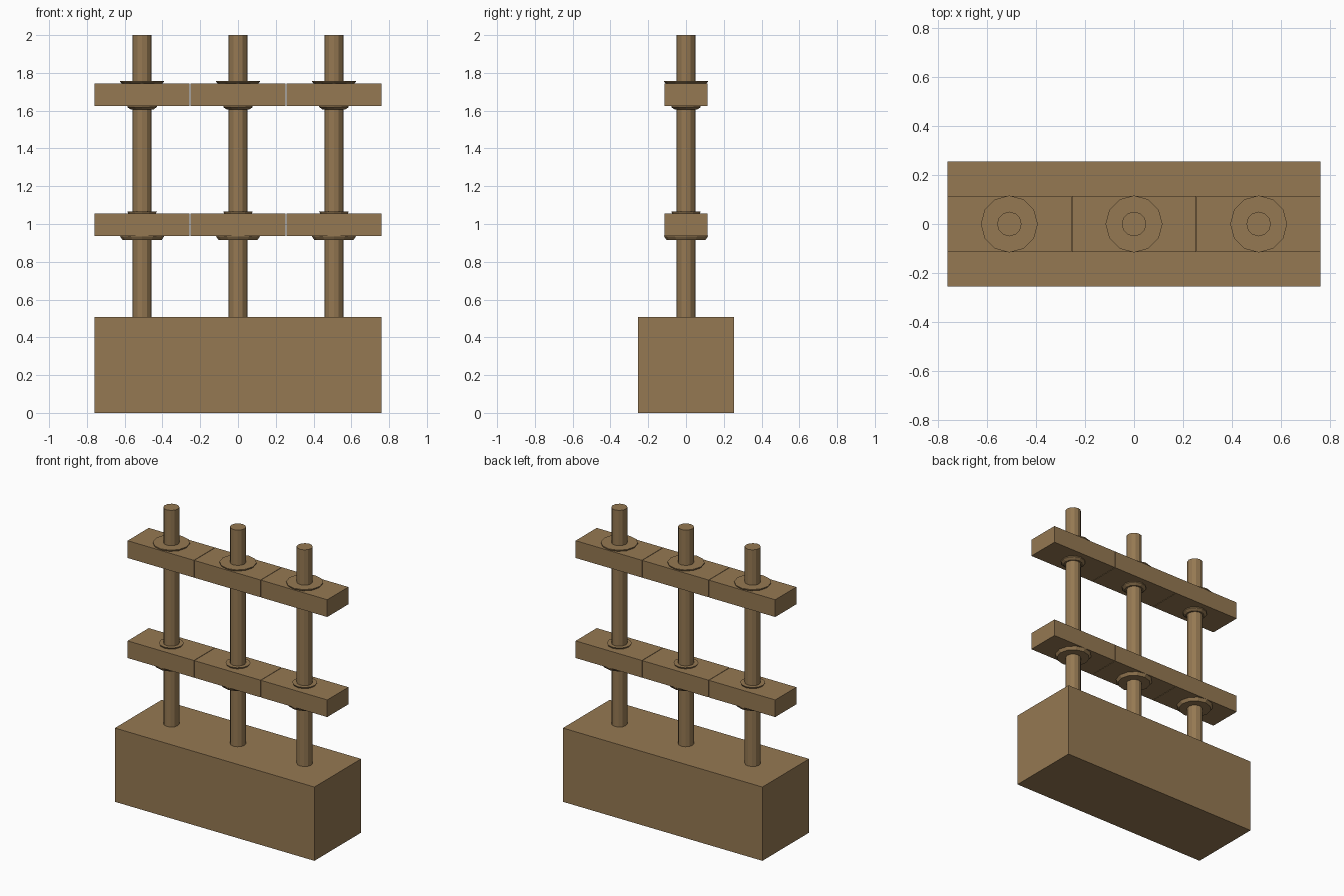
import bpy, math

if "Cube" in bpy.data.objects:
    bpy.data.objects.remove(bpy.data.objects["Cube"])

mat = bpy.data.materials.new("weathered brown")
mat.diffuse_color = (0.30, 0.19, 0.085, 1)
mat.use_nodes = True
mat.node_tree.nodes["Principled BSDF"].inputs["Base Color"].default_value = mat.diffuse_color
SIDES = 12


def mesh_object(name, verts, faces):
    me = bpy.data.meshes.new(name)
    me.from_pydata(verts, [], faces)
    me.materials.append(mat)
    ob = bpy.data.objects.new(name, me)
    bpy.context.collection.objects.link(ob)
    return ob


def box(name, x0, x1, y, z0, z1):
    v = [(a, b, c) for c in (z0, z1) for a, b in ((x0, -y), (x1, -y), (x1, y), (x0, y))]
    f = [(3, 2, 1, 0), (4, 5, 6, 7)] + [(i, (i + 1) % 4, (i + 1) % 4 + 4, i + 4) for i in range(4)]
    return mesh_object(name, v, f)


def lathe(name, x, profile):
    """Closed solid of revolution from (radius, z) pairs, bottom to top."""
    n = SIDES
    v = [(x + r * math.cos(math.tau * i / n), r * math.sin(math.tau * i / n), z)
         for r, z in profile for i in range(n)]
    f = [(k * n + i, k * n + (i + 1) % n, (k + 1) * n + (i + 1) % n, (k + 1) * n + i)
         for k in range(len(profile) - 1) for i in range(n)]
    f += [tuple(reversed(range(n))), tuple(range(len(v) - n, len(v)))]
    return mesh_object(name, v, f)


# Solid base block
box("base_block", -0.76, 0.76, 0.254, 0, 0.508)

for i, x in enumerate((-0.508, 0, 0.508)):
    # Upright post
    lathe(f"post_{i}", x, [(0.05, 0.5), (0.05, 2.0)])
    # Rails, one section per post with a hairline seam
    x0, x1 = x - 0.2525, x + 0.2525
    box(f"lower_rail_{i}", x0, x1, 0.115, 0.937, 1.055)
    box(f"upper_rail_{i}", x0, x1, 0.115, 1.626, 1.745)
    # Washers and collars clamping the rails
    lathe(f"lower_washer_{i}", x, [(0.104, 0.916), (0.116, 0.934), (0.116, 0.94)])
    lathe(f"lower_collar_{i}", x, [(0.07, 1.05), (0.078, 1.065)])
    lathe(f"upper_collar_{i}", x, [(0.06, 1.606), (0.078, 1.619), (0.078, 1.63)])
    lathe(f"upper_washer_{i}", x, [(0.104, 1.74), (0.116, 1.752), (0.116, 1.757)])
